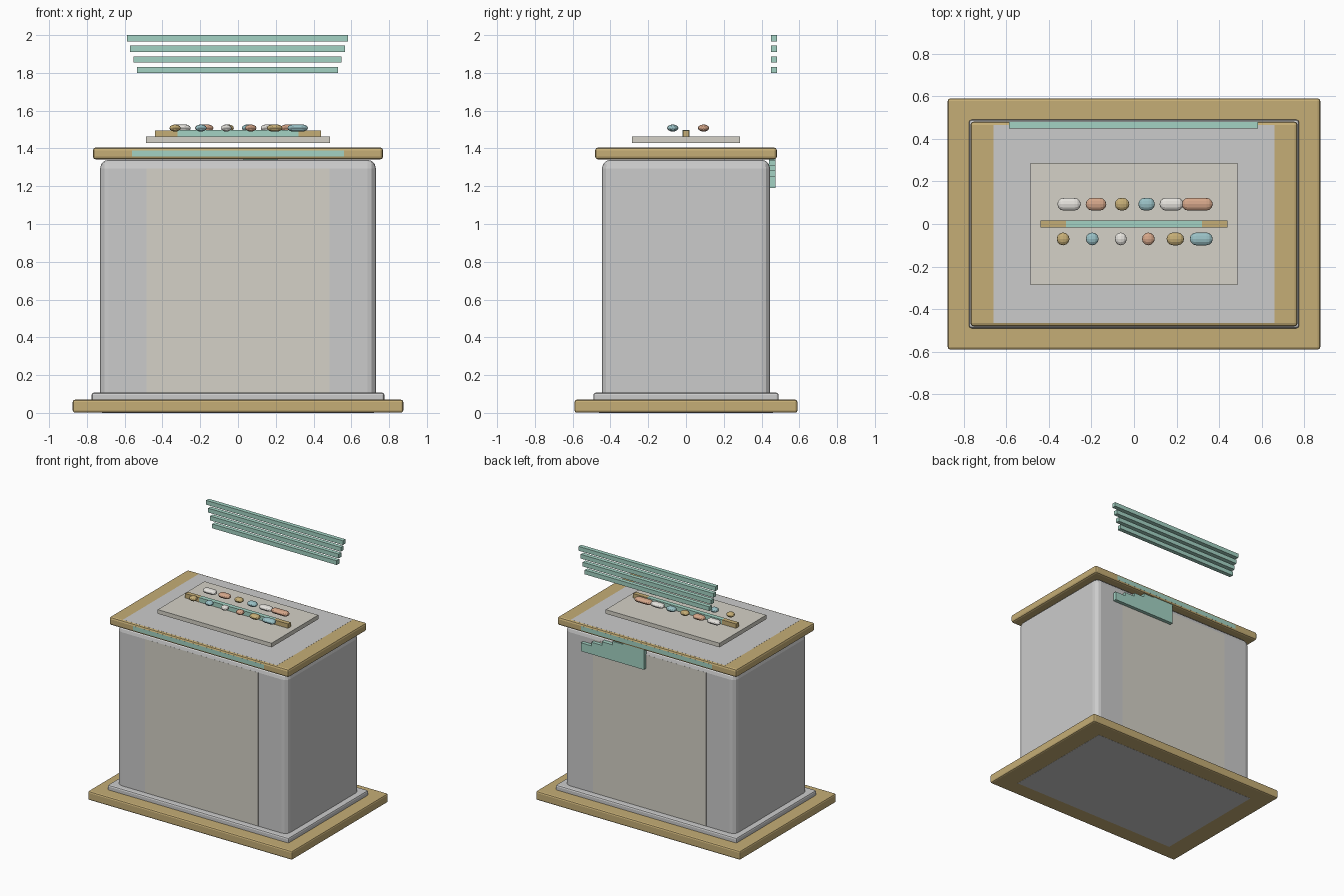
import bpy, bmesh
from mathutils import Matrix

if "Cube" in bpy.data.objects:
    bpy.data.objects.remove(bpy.data.objects["Cube"])


def material(name, rgb):
    m = bpy.data.materials.new(name)
    m.diffuse_color = (*rgb, 1)
    m.use_nodes = True
    m.node_tree.nodes["Principled BSDF"].inputs["Base Color"].default_value = m.diffuse_color
    return m


GOLD = material("gold", (0.56, 0.42, 0.18))
CREAM = material("cream", (0.66, 0.64, 0.57))
TEAL = material("teal", (0.37, 0.65, 0.55))
WHITE = material("white", (0.78, 0.76, 0.72))
SALMON = material("salmon", (0.66, 0.38, 0.25))
BLUE = material("blue", (0.32, 0.53, 0.56))


def finish(bm, name, mat):
    me = bpy.data.meshes.new(name)
    bm.to_mesh(me)
    bm.free()
    ob = bpy.data.objects.new(name, me)
    bpy.context.collection.objects.link(ob)
    if mat:
        me.materials.append(mat)
    return ob


def box(name, x, y, z, mat=None, bevel=0, segments=2):
    """Box from (min, max) ranges, with an optional rounded edge."""
    bm = bmesh.new()
    bmesh.ops.create_cube(bm, size=1)
    for v in bm.verts:
        v.co = [r[0] if c < 0 else r[1] for c, r in zip(v.co, (x, y, z))]
    ob = finish(bm, name, mat)
    if bevel:
        mod = ob.modifiers.new("bevel", 'BEVEL')
        mod.width = bevel
        mod.segments = segments
    return ob


def sym(a):
    return (-a, a)


def pill(name, x0, x1, y, mat):
    """Low-poly flattened capsule lying along x."""
    ry, rz, half = 0.03, 0.019, (x1 - x0) / 2
    rx = min(ry, half)
    bm = bmesh.new()
    bmesh.ops.create_uvsphere(bm, u_segments=12, v_segments=6, radius=1,
                              matrix=Matrix.Rotation(1.5707963, 4, 'Y'))
    middle = [e for e in bm.edges if all(abs(v.co.x) < 1e-4 for v in e.verts)]
    stretch = half - rx
    if stretch > 0.004:
        bmesh.ops.split_edges(bm, edges=middle)
    else:
        stretch = 0
    for f in bm.faces:
        s = 1 if f.calc_center_median().x > 0 else -1
        for v in f.verts:
            v.tag = s > 0
    left = [e for e in bm.edges if e.is_boundary]
    for v in bm.verts:
        s = stretch * (1 if v.tag else -1)
        v.co = ((x0 + x1) / 2 + v.co.x * rx + s,
                y + v.co.y * ry, 1.508 + v.co.z * rz)
    if left:
        bmesh.ops.bridge_loops(bm, edges=left)
    bmesh.ops.recalc_face_normals(bm, faces=bm.faces[:])
    finish(bm, name, mat)


# Cabinet
box("base_plate", sym(0.875), sym(0.59), (0.001, 0.07), GOLD, 0.012)
box("base_underside", sym(0.72), sym(0.46), (0, 0.003))
box("plinth", sym(0.775), sym(0.49), (0.05, 0.107), None, 0.012)
body = box("cabinet_body", sym(0.73), sym(0.445), (0.06, 1.34), None, 0.045, 3)
box("lid", sym(0.768), sym(0.481), (1.342, 1.405), GOLD, 0.015)

# Flush inlays on the cabinet and lid
box("lid_inlay", sym(0.66), sym(0.465), (1.403, 1.4055))
for side, s in (("front", -1), ("back", 1)):
    box(side + "_panel", sym(0.485), sorted((s * 0.443, s * 0.4455)),
        (0.1, 1.295), CREAM)
    box(side + "_lid_strip", sym(0.56), sorted((s * 0.479, s * 0.4815)),
        (1.357, 1.39), TEAL)

# Tray and divider
box("tray", sym(0.487), sym(0.286), (1.43, 1.462), CREAM)
box("divider", sym(0.44), sym(0.017), (1.462, 1.496), GOLD)
box("divider_inlay", sym(0.32), sym(0.0173), (1.4625, 1.4965), TEAL)

# Two rows of pills
back = [(-0.36, -0.25, WHITE), (-0.227, -0.13, SALMON), (-0.09, -0.022, GOLD),
        (0.02, 0.098, BLUE), (0.12, 0.232, WHITE), (0.225, 0.37, SALMON)]
front = [(-0.363, -0.303, GOLD), (-0.227, -0.165, BLUE), (-0.09, -0.034, WHITE),
         (0.035, 0.1, SALMON), (0.153, 0.235, GOLD), (0.262, 0.37, BLUE)]
for row, y, items in (("back", 0.093, back), ("front", -0.07, front)):
    for i, (a, b, m) in enumerate(items):
        pill(f"{row}_pill_{i + 1}", a, b, y, m)

# Floating slats above the back edge
for i in range(4):
    z = 1.983 - i * 0.0563
    box(f"slat_{i + 1}", (-0.588 + i * 0.0175, 0.583 - i * 0.0175),
        (0.449, 0.481), (z - 0.016, z + 0.017), TEAL)

# Stepped bars on the back
for i in range(6):
    x = 0.57 - i * 0.09
    box(f"step_bar_{i + 1}", (x - 0.09, x), (0.44, 0.473),
        (1.19, min(1.255 + i * 0.028, 1.35)), TEAL)
